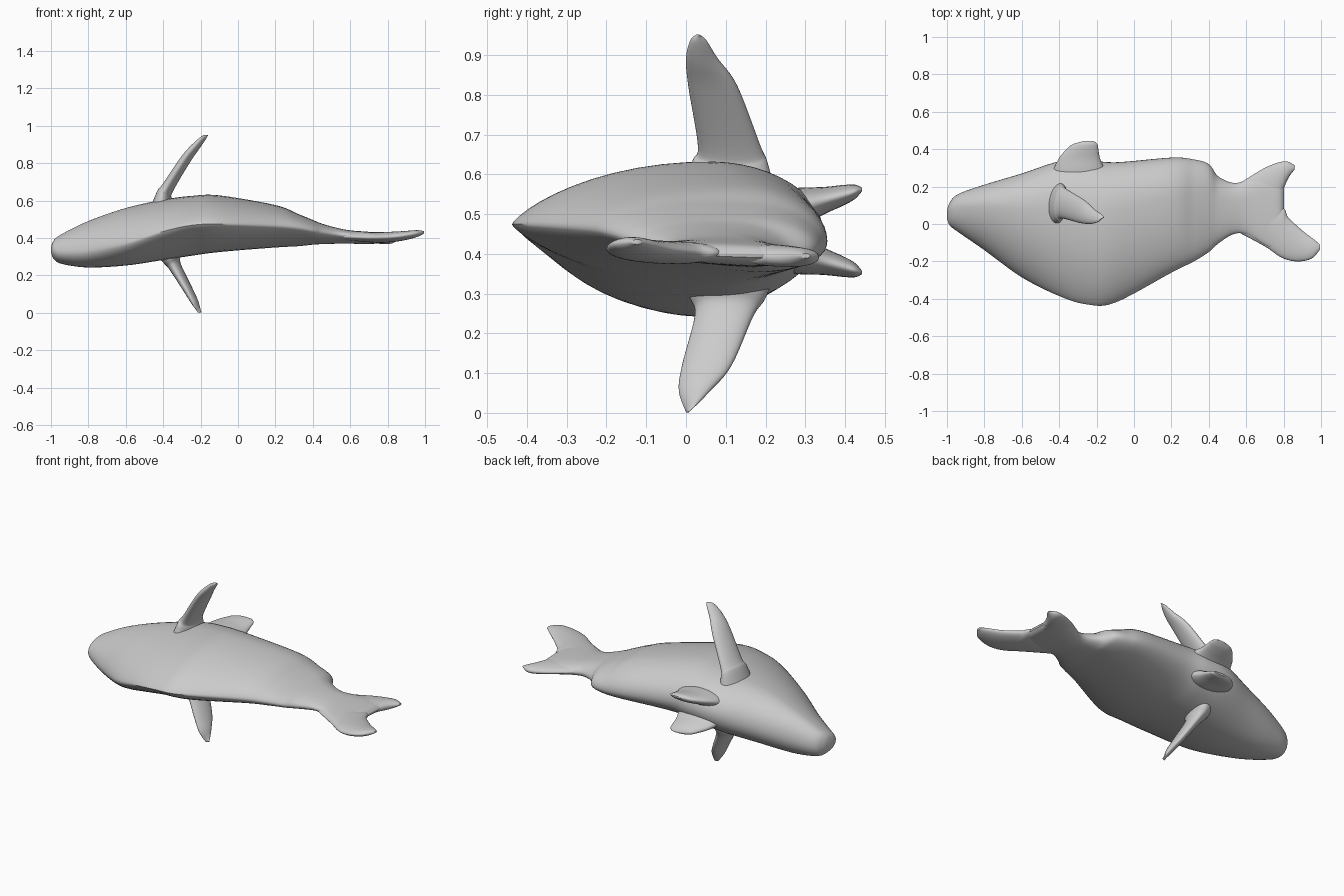
import bpy, bmesh, math
from mathutils import Vector

cube = bpy.data.objects.get("Cube")
if cube:
    bpy.data.objects.remove(cube, do_unlink=True)

grey = bpy.data.materials.new("skin_grey")
grey.use_nodes = True
grey.diffuse_color = (0.6, 0.6, 0.6, 1)
bsdf = grey.node_tree.nodes["Principled BSDF"]
bsdf.inputs["Base Color"].default_value = (0.6, 0.6, 0.6, 1)
bsdf.inputs["Roughness"].default_value = 0.6


def smooth_rows(rows, steps):
    """Pass a smooth curve through every column of the station rows."""
    out = []
    for i in range(len(rows) - 1):
        p0, p1 = rows[max(i - 1, 0)], rows[i]
        p2, p3 = rows[i + 1], rows[min(i + 2, len(rows) - 1)]
        for k in range(steps):
            t = k / steps
            out.append([0.5 * (2 * b + (c - a) * t + (2 * a - 5 * b + 4 * c - d) * t * t
                               + (3 * b - a - 3 * c + d) * t ** 3)
                        for a, b, c, d in zip(p0, p1, p2, p3)])
    out.append(list(rows[-1]))
    return out


def loft(name, rows, normal, widest=0.5, n=32, steps=6):
    """Lens-shaped sections. Row: edge A xyz, edge B xyz, up, down, sharpness of edge A."""
    normal = Vector(normal).normalized()
    bm = bmesh.new()
    rings = []
    for r in smooth_rows(rows, steps):
        a, b = Vector(r[0:3]), Vector(r[3:6])
        ring = []
        for j in range(n):
            t = 2 * math.pi * j / n
            c, s = math.cos(t), math.sin(t)
            f = widest + c * ((1 - widest) if c > 0 else widest)
            power = r[8] if c < 0 else 1.0
            off = abs(s) ** power * (r[6] if s > 0 else -r[7])
            ring.append(bm.verts.new(a.lerp(b, f) + normal * off))
        rings.append(ring)
    for r0, r1 in zip(rings, rings[1:]):
        for j in range(n):
            k = (j + 1) % n
            bm.faces.new((r0[j], r0[k], r1[k], r1[j]))
    bm.faces.new(rings[0][::-1])
    bm.faces.new(rings[-1])
    bmesh.ops.recalc_face_normals(bm, faces=bm.faces)
    mesh = bpy.data.meshes.new(name)
    bm.to_mesh(mesh)
    bm.free()
    mesh.materials.append(grey)
    ob = bpy.data.objects.new(name, mesh)
    bpy.context.collection.objects.link(ob)
    bpy.ops.object.select_all(action='DESELECT')
    ob.select_set(True)
    bpy.context.view_layer.objects.active = ob
    bpy.ops.object.shade_smooth_by_angle(angle=math.radians(50))


# Body and tail web: x, back y, belly y, back z, belly z, lowest z, highest z
M = 0.66
body = [
    (-1.0, 0.03, 0.07, 0.337, 0.338, 0.325, 0.35),
    (-0.985, -0.008, 0.115, 0.332, 0.338, 0.288, 0.388),
    (-0.94, -0.043, 0.16, 0.325, 0.34, 0.262, 0.422),
    (-0.8, -0.14, 0.21, 0.33, 0.37, 0.245, 0.49),
    (-0.6, -0.285, 0.27, 0.37, 0.41, 0.255, 0.56),
    (-0.4, -0.385, 0.335, 0.435, 0.45, 0.282, 0.605),
    (-0.25, -0.43, 0.343, 0.468, 0.46, 0.305, 0.625),
    (-0.1, -0.42, 0.33, 0.475, 0.46, 0.325, 0.628),
    (0.2, -0.26, 0.355, 0.465, 0.435, 0.35, 0.575),
    (0.32, -0.2, 0.345, 0.455, 0.42, 0.357, 0.527),
    (0.4, -0.15, 0.32, 0.44, 0.415, 0.365, 0.495),
    (0.45, -0.105, 0.255, 0.43, 0.41, 0.368, 0.475),
    (0.53, -0.055, 0.22, 0.42, 0.405, 0.37, 0.453),
    (0.6, -0.056, 0.235, 0.412, 0.40, 0.37, 0.44),
    (0.7, -0.112, 0.285, 0.41, 0.393, 0.369, 0.431),
    (0.775, -0.145, 0.295, 0.408, 0.39, 0.375, 0.422),
    (0.802, -0.10, 0.255, 0.405, 0.392, 0.392, 0.403),
]
rows = []
for x, yk, yb, zk, zb, lo, hi in body:
    base = zk + M * (zb - zk)
    sharp = 0.85 + 0.75 * max(0, 1 - abs(x + 0.25) / 0.9)
    rows.append((x, yk, zk, x, yb, zb, hi - base, base - lo, sharp))
loft("body", rows, (0, 0, 1), widest=M, n=48)


def plate_fin(name, stations, normal):
    """Fin station: edge A xyz, edge B xyz, half thickness."""
    loft(name, [s + (s[6], 1.0) for s in stations], normal)


def side_fin(name, normal, stations):
    """Long fin station: x, front y, rear y, z, half thickness."""
    plate_fin(name, [(x - 0.01, y0, z, x + 0.01, y1, z, h)
                     for x, y0, y1, z, h in stations], normal)


side_fin("left_side_fin", (0.8, 0, -0.6), [
    (-0.40, -0.01, 0.225, 0.55, 0.07), (-0.392, 0.015, 0.205, 0.63, 0.045),
    (-0.375, 0.03, 0.188, 0.67, 0.033), (-0.28, 0.006, 0.13, 0.82, 0.027),
    (-0.225, 0.0, 0.08, 0.89, 0.021), (-0.185, 0.01, 0.052, 0.935, 0.012),
    (-0.17, 0.025, 0.035, 0.95, 0.003)])
side_fin("right_side_fin", (0.85, 0, 0.5), [
    (-0.36, -0.01, 0.22, 0.345, 0.08), (-0.35, 0.01, 0.20, 0.29, 0.052),
    (-0.335, 0.022, 0.17, 0.245, 0.033), (-0.265, -0.01, 0.115, 0.12, 0.023),
    (-0.23, -0.018, 0.06, 0.055, 0.017), (-0.205, 0.0, 0.008, 0.002, 0.003)])

# Pair of short belly fins, mirrored across the body: y, front x, rear x, z, half thickness
belly = [(0.20, -0.42, -0.16, 0.49, 0.06), (0.27, -0.435, -0.15, 0.51, 0.055),
         (0.345, -0.405, -0.18, 0.533, 0.035), (0.395, -0.365, -0.19, 0.547, 0.026),
         (0.425, -0.33, -0.195, 0.556, 0.018), (0.443, -0.27, -0.215, 0.562, 0.004)]
for name, flip in (("left_belly_fin", False), ("right_belly_fin", True)):
    sts = []
    for y, x0, x1, z, h in belly:
        z = 0.915 - z if flip else z
        sts.append((x0, y, z, x1, y, z, h))
    plate_fin(name, sts, (0, 0, 1))


def tail_lobe(name, stations):
    """Lobe rooted inside the tail web: outer x y, inner x y, z, half thickness."""
    plate_fin(name, [(x0, y0, z, x1, y1, z, h)
                     for x0, y0, x1, y1, z, h in stations], (0, 0, 1))


tail_lobe("lower_tail_lobe", [
    (0.56, 0.215, 0.60, 0.10, 0.404, 0.022), (0.69, 0.295, 0.775, 0.12, 0.398, 0.026),
    (0.77, 0.328, 0.797, 0.18, 0.393, 0.026), (0.82, 0.334, 0.825, 0.245, 0.392, 0.021),
    (0.862, 0.312, 0.857, 0.29, 0.395, 0.006)])
tail_lobe("upper_tail_lobe", [
    (0.56, -0.045, 0.60, 0.08, 0.409, 0.022), (0.7, -0.12, 0.785, 0.09, 0.403, 0.028),
    (0.79, -0.18, 0.825, 0.035, 0.405, 0.028), (0.87, -0.20, 0.90, -0.035, 0.412, 0.025),
    (0.95, -0.185, 0.965, -0.085, 0.424, 0.018), (0.995, -0.135, 0.995, -0.11, 0.43, 0.006)])
